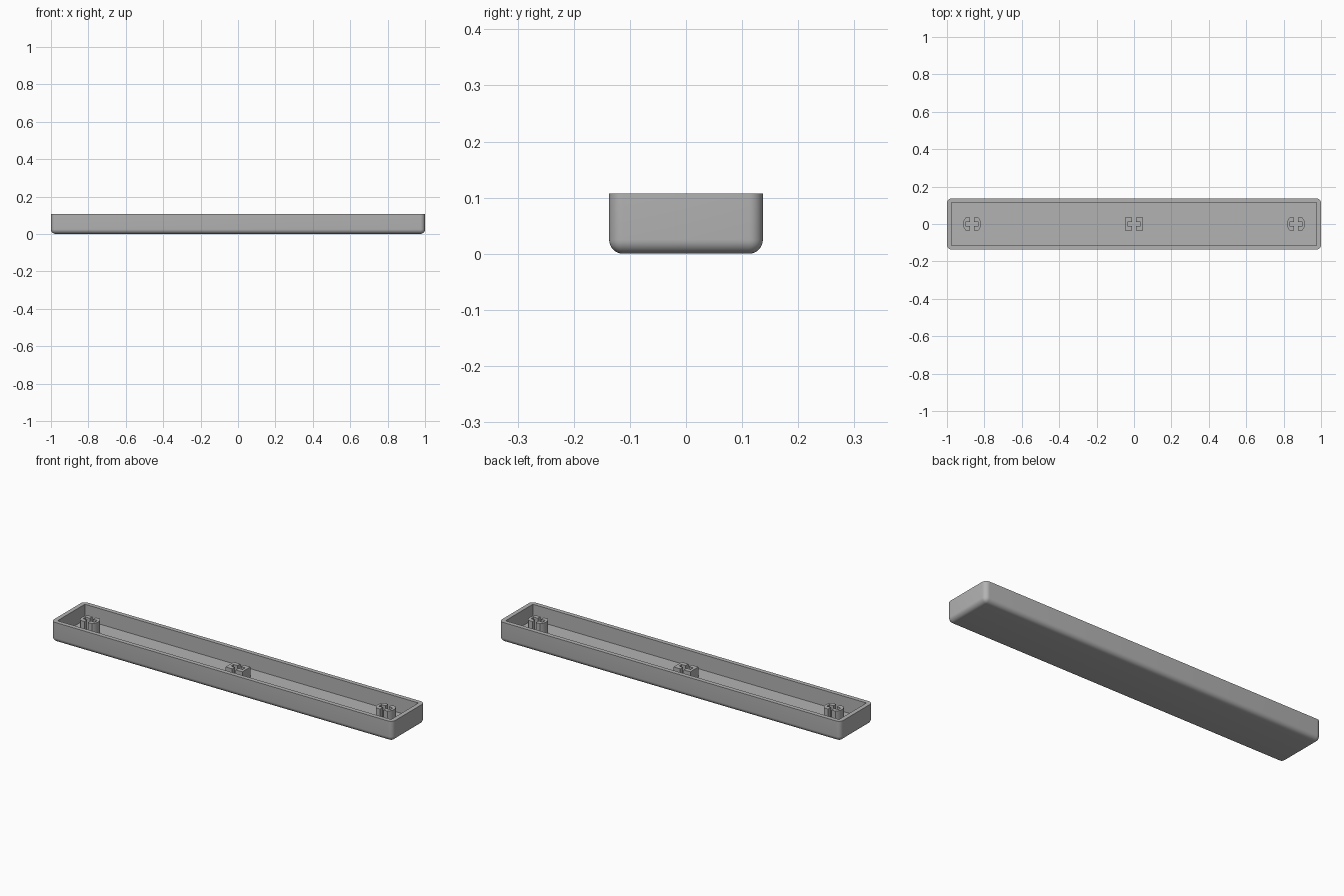
import bpy
import bmesh
from math import radians

cube = bpy.data.objects.get("Cube")
if cube:
    bpy.data.objects.remove(cube, do_unlink=True)

HALF_X, HALF_Y, HEIGHT = 1.0, 0.137, 0.107
WALL, FLOOR, ROUND = 0.023, 0.025, 0.025

grey = bpy.data.materials.new("mid grey plastic")
grey.use_nodes = True
colour = (0.45, 0.45, 0.45, 1)
grey.diffuse_color = colour
grey.node_tree.nodes["Principled BSDF"].inputs["Base Color"].default_value = colour


def finish(name, bm):
    bmesh.ops.recalc_face_normals(bm, faces=bm.faces)
    mesh = bpy.data.meshes.new(name)
    bm.to_mesh(mesh)
    bm.free()
    mesh.materials.append(grey)
    obj = bpy.data.objects.new(name, mesh)
    bpy.context.collection.objects.link(obj)
    bpy.ops.object.select_all(action="DESELECT")
    obj.select_set(True)
    bpy.context.view_layer.objects.active = obj
    bpy.ops.object.shade_smooth_by_angle(angle=radians(35))
    return obj


def make_tray():
    bm = bmesh.new()
    bmesh.ops.create_cube(bm, size=1)
    for v in bm.verts:
        v.co.x *= 2 * HALF_X
        v.co.y *= 2 * HALF_Y
        v.co.z = HEIGHT if v.co.z > 0 else 0
    # Round every edge except those of the open rim
    edges = [e for e in bm.edges if min(v.co.z for v in e.verts) < HEIGHT / 2]
    bmesh.ops.bevel(bm, geom=edges, offset=ROUND, segments=8, profile=0.5,
                    affect="EDGES")
    # Sharp-cornered hollow: a rim ring, then a straight drop to the floor
    top = max(bm.faces, key=lambda f: f.calc_center_median().z)
    outer = list(top.edges)
    bmesh.ops.delete(bm, geom=[top], context="FACES_ONLY")
    corners = [(-1, -1), (1, -1), (1, 1), (-1, 1)]
    ring = [bm.verts.new((sx * (HALF_X - WALL), sy * (HALF_Y - WALL), HEIGHT))
            for sx, sy in corners]
    base = [bm.verts.new((v.co.x, v.co.y, FLOOR)) for v in ring]
    inner = []
    for i in range(4):
        j = (i + 1) % 4
        inner.append(bm.edges.new((ring[i], ring[j])))
        bm.faces.new((ring[i], ring[j], base[j], base[i]))
    bm.faces.new(base)
    bmesh.ops.triangle_fill(bm, edges=outer + inner, use_beauty=True)
    return finish("tray_shell", bm)


def half_outline(half_w, half_h, slot_x, slot_y, gap, radius):
    """Half of a slotted post, seen from above and opening toward x = 0."""
    if radius:
        steps = 16
        arc = []
        for i in range(steps + 1):
            y = -half_h + 2 * half_h * i / steps
            arc.append(((radius ** 2 - y ** 2) ** 0.5, y))
    else:
        arc = [(half_w, -half_h), (half_w, half_h)]
    return ([(gap, -half_h)] + arc +
            [(gap, half_h), (gap, slot_y), (slot_x, slot_y),
             (slot_x, -slot_y), (gap, -slot_y)])


def make_post(name, x, top, radius):
    # Two mirrored halves leave a cross-shaped socket
    bm = bmesh.new()
    outline = half_outline(0.049, 0.034, 0.034, 0.011, 0.010, radius)
    for side in (-1, 1):
        verts = [bm.verts.new((x + side * px, py, FLOOR - 0.002))
                 for px, py in outline]
        face = bm.faces.new(verts)
        result = bmesh.ops.extrude_face_region(bm, geom=[face])
        for v in result["geom"]:
            if isinstance(v, bmesh.types.BMVert):
                v.co.z = top
    return finish(name, bm)


make_tray()
make_post("centre_socket", 0, 0.080, 0)
make_post("left_socket", 0.866, 0.099, 0.048)
make_post("right_socket", -0.866, 0.099, 0.048)
